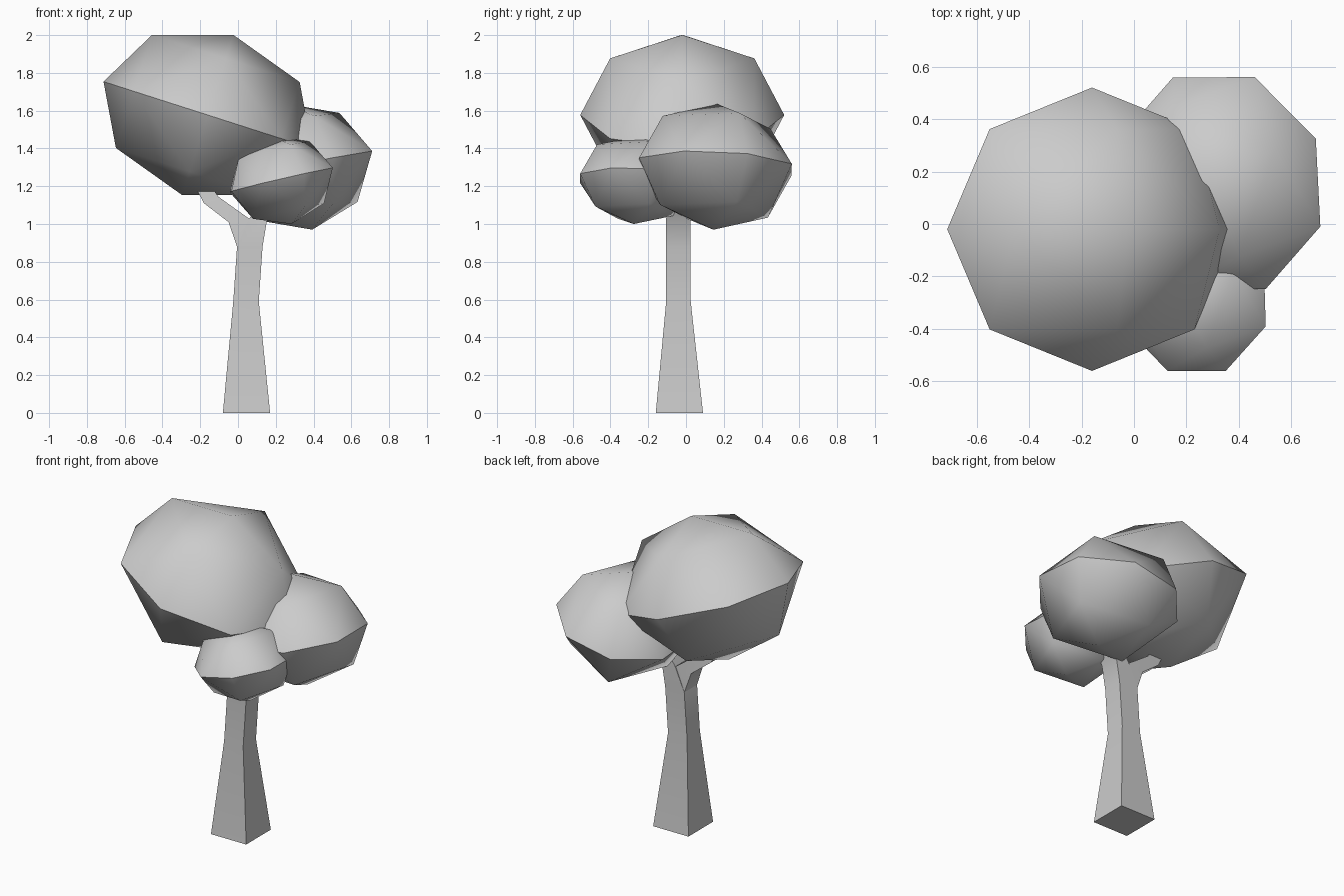
import bpy, bmesh, math
from mathutils import Vector, Matrix

if "Cube" in bpy.data.objects:
    bpy.data.objects.remove(bpy.data.objects["Cube"])


def finish(name, bm):
    bmesh.ops.recalc_face_normals(bm, faces=bm.faces[:])
    mesh = bpy.data.meshes.new(name)
    bm.to_mesh(mesh)
    bm.free()
    obj = bpy.data.objects.new(name, mesh)
    bpy.context.collection.objects.link(obj)
    bpy.ops.object.select_all(action='DESELECT')
    obj.select_set(True)
    bpy.context.view_layer.objects.active = obj
    bpy.ops.object.shade_smooth_by_angle(angle=math.radians(50))
    return obj


def foliage(name, centre, a, b, height):
    """Once-subdivided octahedron, rounded; a and b are its tilted equator radii."""
    a, b = Vector(a), Vector(b)
    n = a.cross(b).normalized() * height
    m = Matrix((a, b, n)).transposed().to_4x4()
    m.translation = centre
    bm = bmesh.new()
    bmesh.ops.create_uvsphere(bm, u_segments=4, v_segments=2, radius=1)
    bmesh.ops.subdivide_edges(bm, edges=bm.edges[:], cuts=1, use_grid_fill=True)
    for v in bm.verts:
        v.co = m @ v.co.normalized()
    return finish(name, bm)


def loft(name, sections):
    """Four-sided limb; section = left x, left z, right x, right z, y front, y back."""
    bm = bmesh.new()
    rings = []
    for xl, zl, xr, zr, y0, y1 in sections:
        rings.append([bm.verts.new(p) for p in
                      ((xl, y0, zl), (xr, y0, zr), (xr, y1, zr), (xl, y1, zl))])
    for r, s in zip(rings, rings[1:]):
        for i in range(4):
            j = (i + 1) % 4
            bm.faces.new((r[i], r[j], s[j], s[i]))
    bm.faces.new(rings[0][::-1])
    bm.faces.new(rings[-1])
    return finish(name, bm)


# Leaf clumps
foliage("large_foliage", (-0.16, -0.02, 1.577), (0.552, 0, -0.177), (0, 0.54, 0), 0.445)
foliage("right_foliage", (0.325, 0.155, 1.303), (0.177, -0.403, 0.048), (0.368, 0.17, 0.07), 0.34)
foliage("front_foliage", (0.23, -0.27, 1.232), (0.12, -0.29, 0.035), (0.265, 0.12, 0.058), 0.238)

# Tapered trunk running on into the right-hand limb
loft("trunk", [
    (-0.08, 0, 0.17, 0, -0.16, 0.09),
    (-0.025, 0.59, 0.11, 0.59, -0.105, 0.025),
    (-0.005, 0.88, 0.13, 0.88, -0.105, 0.025),
    (0.06, 1.03, 0.155, 1.03, -0.105, 0.025),
    (0.16, 1.17, 0.24, 1.14, -0.08, 0.02),
])

# Left-hand limb bending out under the large clump
loft("left_branch", [
    (-0.005, 0.88, 0.125, 0.90, -0.104, 0.024),
    (-0.05, 1.01, 0.07, 1.02, -0.10, 0.02),
    (-0.18, 1.11, -0.105, 1.145, -0.085, 0.005),
    (-0.215, 1.175, -0.125, 1.175, -0.08, 0.0),
])
